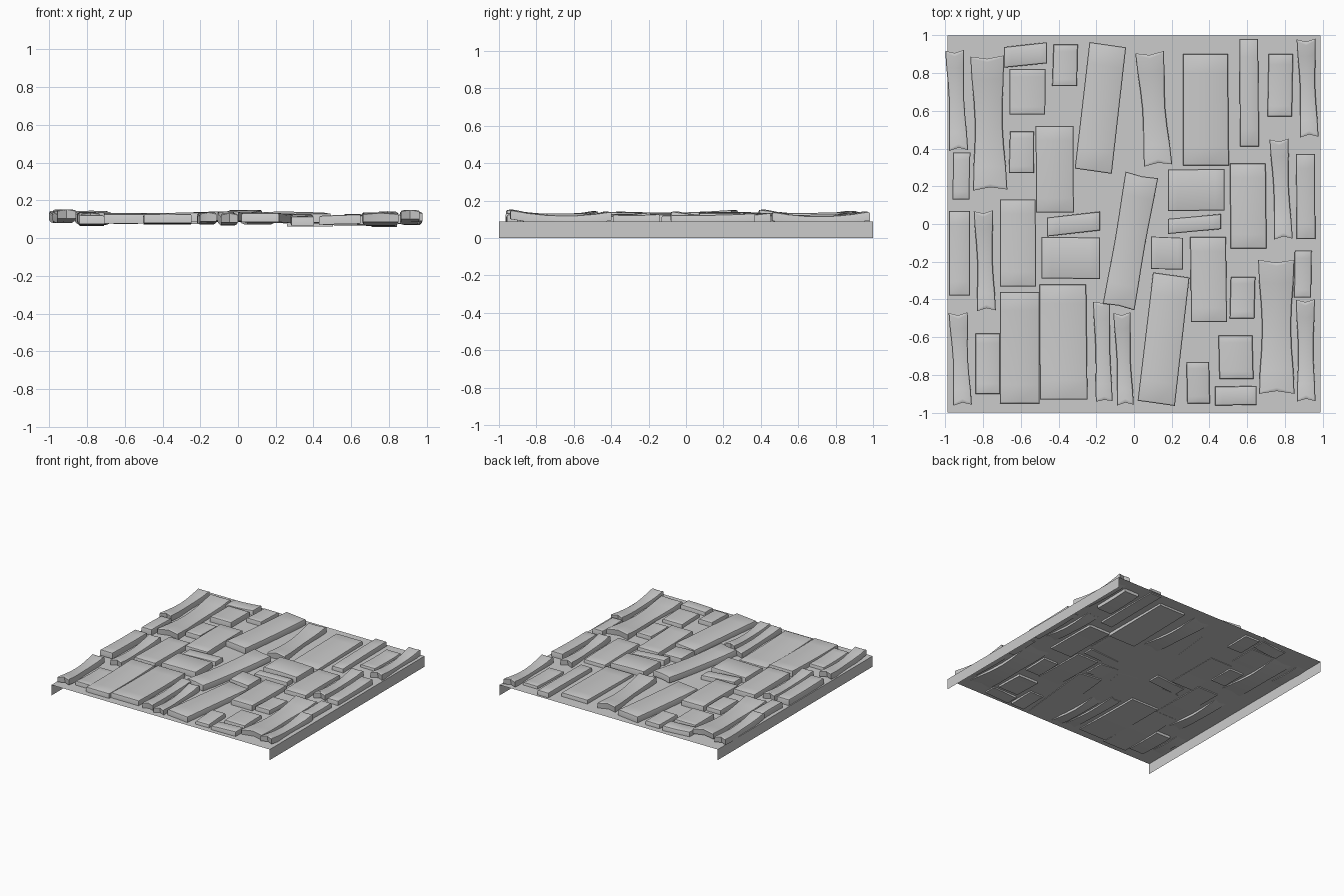
import bpy, bmesh, math, random

if "Cube" in bpy.data.objects:
    bpy.data.objects.remove(bpy.data.objects["Cube"])

random.seed(4)
SHEET_Z = 0.087


def make_object(name, bm):
    mesh = bpy.data.meshes.new(name)
    bm.to_mesh(mesh)
    bm.free()
    ob = bpy.data.objects.new(name, mesh)
    bpy.context.collection.objects.link(ob)
    return ob


# Thin channel-shaped base: flat sheet with a folded flange on each side
bm = bmesh.new()
profile = [(-0.987, 0), (-0.987, SHEET_Z), (0.987, SHEET_Z), (0.987, 0)]
rows = [[bm.verts.new((x, y, z)) for x, z in profile] for y in (-1, 1)]
for i in range(3):
    bm.faces.new((rows[0][i], rows[0][i + 1], rows[1][i + 1], rows[1][i]))
make_object("base_sheet", bm)


def stone(name, x0, x1, y0, y1, top, lean=0, waist=0):
    """Bevelled slab that leans sideways, narrows at the waist and sags slightly."""
    cx, cy, w, l = (x0 + x1) / 2, (y0 + y1) / 2, x1 - x0, y1 - y0
    wide = w > l
    long_side, height = max(w, l), 0.048
    sag = random.uniform(-0.003, 0.005) + waist * 0.1
    tilt = random.uniform(-0.005, 0.005)
    skew = random.uniform(-0.006, 0.006)
    taper = random.uniform(-0.03, 0.03)

    bm = bmesh.new()
    bmesh.ops.create_grid(bm, x_segments=6 if wide else 2,
                          y_segments=2 if wide else 6, size=0.5)
    up = bmesh.ops.extrude_face_region(bm, geom=bm.faces[:])
    for v in up["geom"]:
        if isinstance(v, bmesh.types.BMVert):
            v.co.z = height
    bmesh.ops.recalc_face_normals(bm, faces=bm.faces[:])
    rim = [e for e in bm.edges if len(e.link_faces) == 2
           and e.calc_face_angle() > 1 and min(v.co.z for v in e.verts) > 0.01]

    for v in bm.verts:
        u, t, z = v.co
        along, across = (t, u) if not wide else (u, t)
        narrow = 1 - waist * (0.5 + 0.5 * math.cos(along * 2 * math.pi)) + taper * along
        across *= narrow
        end_dip = waist * 0.12 * (1 - abs(across * 2)) * (2 * along) ** 3
        curve = sag * (4 * along * along - 0.33) + tilt * 2 * along
        if wide:
            pos = (cx + along * w, cy + across * l + (lean + skew) * along)
        else:
            pos = (cx + across * w + (lean + skew) * along,
                   cy + along * l - lean * across * w / l * 1.2 - end_dip)
        v.co = (*pos, top - height + z + curve)
    bmesh.ops.bevel(bm, geom=rim, offset=min(0.009, long_side * 0.04),
                    segments=2, profile=0.5, affect='EDGES')
    ob = make_object(name, bm)
    bpy.context.view_layer.objects.active = ob
    ob.select_set(True)
    bpy.ops.object.shade_smooth_by_angle(angle=math.radians(35))
    ob.select_set(False)


# Each stone: x range, y range, top height, optional lean and waist
left = [
    (-.99, -.89, .39, .92, .135, -.02, .2), (-.96, -.87, .13, .38, .138),
    (-.98, -.87, -.38, .07, .137), (-.97, -.87, -.96, -.47, .135, -.02, .2),
    (-.86, -.68, .18, .89, .126, -.02, .2), (-.84, -.74, -.46, .07, .122, -.02, .2),
    (-.84, -.71, -.90, -.58, .115), (-.71, -.52, -.33, .13, .13),
    (-.71, -.50, -.95, -.36, .127),
]
left_middle = [
    (-.69, -.46, .84, .95, .125, .02), (-.66, -.47, .58, .82, .13),
    (-.66, -.53, .27, .49, .125), (-.52, -.32, .06, .52, .132),
    (-.43, -.30, .73, .95, .122), (-.46, -.18, -.05, .05, .125, .03),
    (-.49, -.18, -.29, -.07, .134), (-.50, -.25, -.93, -.32, .122),
]
centre = [
    (-.275, -.08, .28, .95, .135, .08), (.03, .18, .31, .91, .125, -.04, .2),
    (-.105, .065, -.44, .26, .138, .12, .06), (-.21, -.12, -.94, -.41, .125, -.02, .15),
    (-.10, -.01, -.96, -.47, .122, -.02, .2), (.06, .255, -.95, -.27, .13, .08),
]
right_middle = [
    (.26, .50, .31, .90, .114), (.18, .48, .07, .29, .138),
    (.18, .46, -.04, .04, .128, .02), (.09, .26, -.24, -.07, .13),
    (.30, .49, -.52, -.07, .126), (.28, .40, -.95, -.73, .12),
    (.51, .64, -.50, -.28, .12), (.45, .63, -.82, -.59, .118),
    (.43, .65, -.96, -.86, .122), (.51, .70, -.13, .32, .12),
]
right = [
    (.56, .66, .41, .98, .124), (.71, .84, .57, .90, .107),
    (.87, .97, .46, .98, .124, -.02, .2), (.73, .83, -.08, .45, .124, -.02, .2),
    (.86, .96, -.08, .37, .125), (.85, .94, -.39, -.14, .124),
    (.66, .85, -.90, -.19, .12, 0, .2), (.86, .96, -.94, -.40, .128, -.01, .2),
]
for i, spec in enumerate(left + left_middle + centre + right_middle + right, 1):
    stone(f"paving_stone_{i:02d}", *spec)
